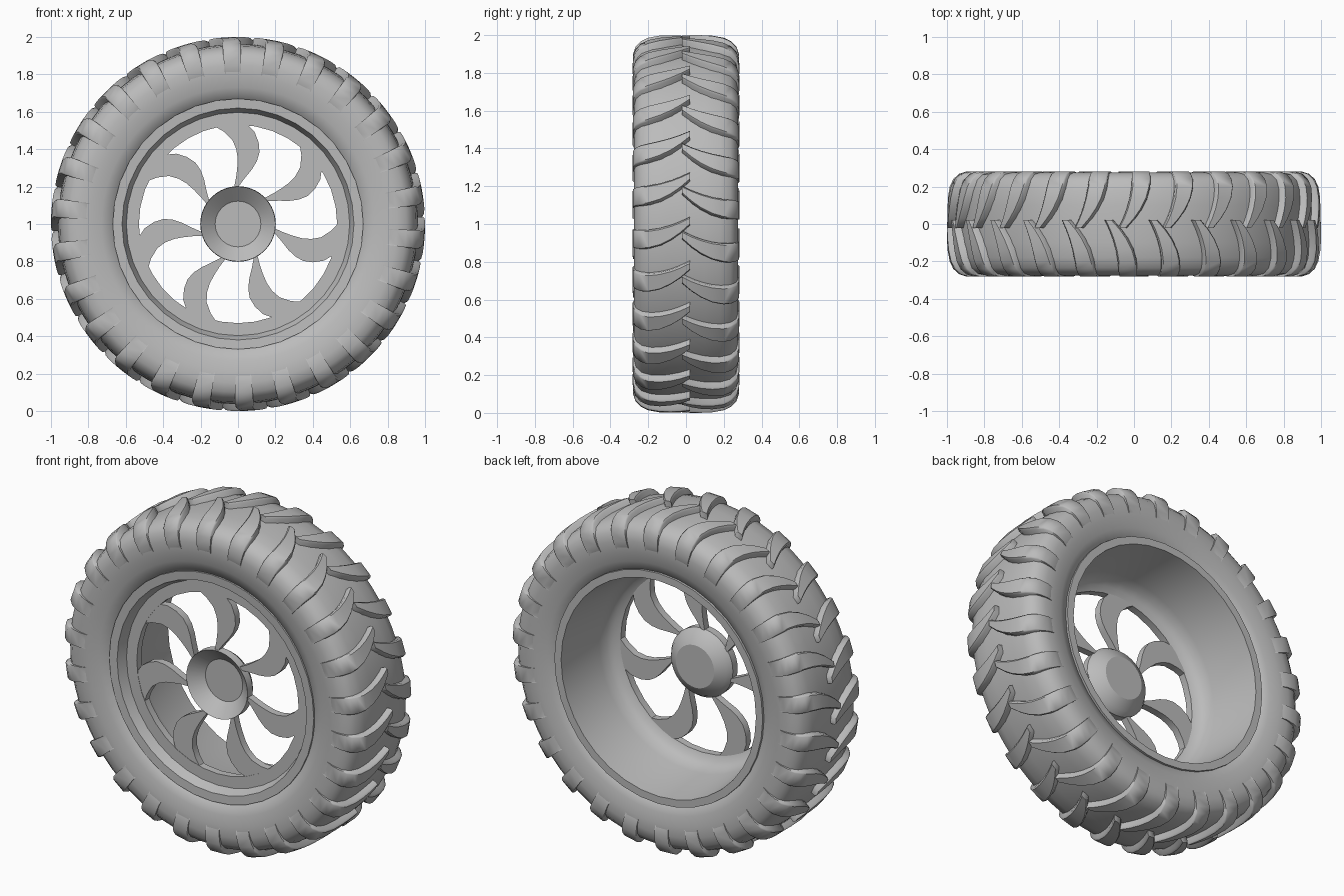
import bpy, bmesh
from math import sin, cos, radians, pi

if "Cube" in bpy.data.objects:
    bpy.data.objects.remove(bpy.data.objects["Cube"], do_unlink=True)

grey = bpy.data.materials.new("mid grey")
grey.use_nodes = True
grey.diffuse_color = (0.5, 0.5, 0.5, 1)
grey.node_tree.nodes["Principled BSDF"].inputs["Base Color"].default_value = grey.diffuse_color


def polar(r, y, deg):
    """Point at a radius and angle about the axle."""
    return (r * cos(radians(deg)), y, 1 + r * sin(radians(deg)))


def finish(name, bm, angle=35):
    bmesh.ops.remove_doubles(bm, verts=bm.verts, dist=0.0001)
    bmesh.ops.recalc_face_normals(bm, faces=bm.faces)
    mesh = bpy.data.meshes.new(name)
    bm.to_mesh(mesh)
    bm.free()
    mesh.materials.append(grey)
    obj = bpy.data.objects.new(name, mesh)
    bpy.context.collection.objects.link(obj)
    bpy.ops.object.select_all(action='DESELECT')
    bpy.context.view_layer.objects.active = obj
    obj.select_set(True)
    bpy.ops.object.shade_smooth_by_angle(angle=radians(angle))


def lathe(name, profile, segments, angle=35):
    """Turn a closed (radius, y) profile around the axle."""
    bm = bmesh.new()
    verts = [bm.verts.new(polar(r, y, 0)) for r, y in profile]
    edges = [bm.edges.new((verts[i - 1], verts[i])) for i in range(len(verts))]
    bmesh.ops.spin(bm, geom=verts + edges, cent=(0, 0, 1), axis=(0, 1, 0),
                   angle=2 * pi, steps=segments, use_merge=False)
    finish(name, bm, angle)


def loft(bm, sections):
    """Skin a row of equal closed cross-sections and cap both ends."""
    rings = [[bm.verts.new(p) for p in s] for s in sections]
    n = len(rings[0])
    for a, b in zip(rings, rings[1:]):
        for i in range(n):
            j = (i + 1) % n
            bm.faces.new((a[i], a[j], b[j], b[i]))
    bm.faces.new(rings[0])
    bm.faces.new(rings[-1][::-1])


# Tyre carcass: mirrored half profile
half = [(0.963, 0.0), (0.961, 0.1), (0.953, 0.18), (0.934, 0.235),
        (0.9, 0.265), (0.85, 0.275), (0.79, 0.273), (0.73, 0.26),
        (0.67, 0.24), (0.65, 0.2)]
lathe("tyre_body", half[::-1] + [(r, -y) for r, y in half[1:]], 72, 50)

# Rim barrel with front face ring and back lip
lathe("rim", [(0.67, -0.215), (0.67, -0.248), (0.62, -0.245), (0.597, -0.19),
              (0.53, -0.19), (0.53, -0.147), (0.565, -0.132), (0.59, -0.1),
              (0.605, -0.05), (0.638, 0.257), (0.682, 0.257), (0.682, 0.215)], 36, 40)

# Dished hub
lathe("hub", [(0, -0.13), (0.122, -0.13), (0.2, -0.197), (0.202, -0.15),
              (0.18, -0.118), (0.125, -0.085), (0, -0.085)], 40, 30)

# Curved spokes: radius, leading edge angle, trailing edge angle
SPOKES = 7
blade = [(0.54, 1, 19.5), (0.5, -4.5, 14.5), (0.45, -8.5, 9.5), (0.4, -11, 7),
         (0.35, -11, 6), (0.3, -8.5, 6.5), (0.25, -3, 8), (0.195, 6, 12)]
bm = bmesh.new()
for k in range(SPOKES):
    base = 84.3 + k * 360 / SPOKES
    loft(bm, [[polar(r, -0.188, base + a), polar(r, -0.188, base + b),
               polar(r, -0.145, base + b), polar(r, -0.145, base + a)]
              for r, a, b in blade])
finish("spokes", bm)

# Tread lugs: swept claws running from the centre line down the sidewall
LUGS = 26
path = [(-0.022, 0.998), (0.03, 1.0), (0.08, 1.0), (0.14, 0.997), (0.2, 0.986),
        (0.24, 0.967), (0.268, 0.937), (0.28, 0.9), (0.282, 0.85), (0.266, 0.78)]


def tread(name, side, start):
    bm = bmesh.new()
    for k in range(LUGS):
        sections = []
        for y, r in path:
            t = min(max((y + 0.022) / 0.27, 0), 1)
            ease = 1 - (1 - t) ** 2
            low = start + k * 360 / LUGS - 7.6 * ease
            high = low + 2.6 + 3.4 * ease
            # Root of the lug sinks into the carcass
            ry, rr = y * 0.78, 0.9 if r > 0.95 else r - 0.05
            bevel = 0.45
            sections.append([polar(rr, side * ry, low), polar(r - 0.01, side * y, low),
                             polar(r, side * y, low + bevel), polar(r, side * y, high - bevel),
                             polar(r - 0.01, side * y, high), polar(rr, side * ry, high)])
        loft(bm, sections)
    finish(name, bm, 50)


tread("front_tread_lugs", -1, 13.5)
tread("back_tread_lugs", 1, 9.2)
